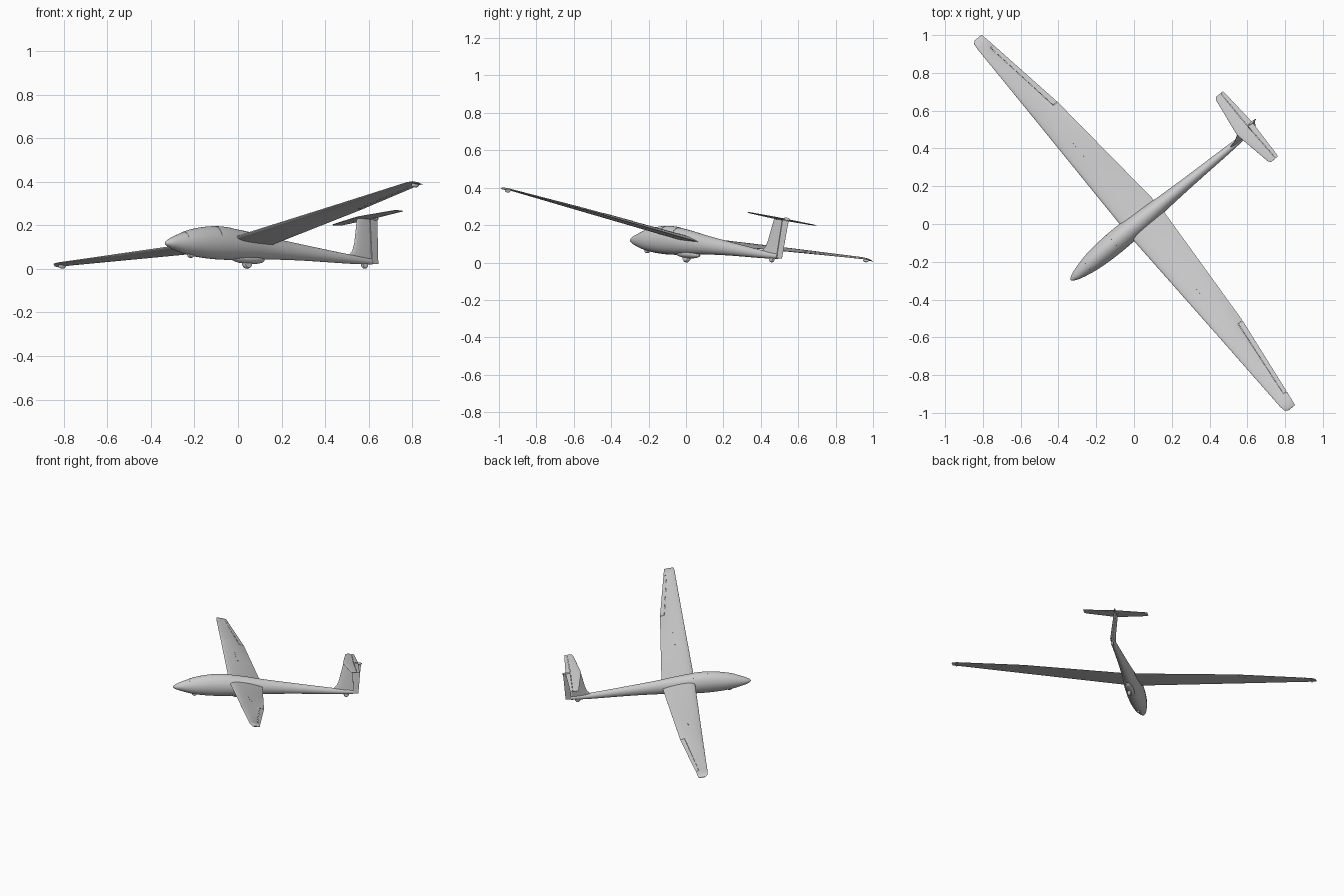
import bpy, bmesh, math
from mathutils import Matrix, Vector

if "Cube" in bpy.data.objects:
    bpy.data.objects.remove(bpy.data.objects["Cube"])

# Resting attitude: banked onto one wing tip, yawed, tail down
span = Vector((.639, -.755, .147)).normalized()
aft = Vector((.766, .641, -.062))
aft = (aft - aft.dot(span) * span).normalized()
up = span.cross(aft)
POSE = Matrix.Translation((.006, -.0075, .1215)) @ Matrix((span, aft, up)).transposed().to_4x4()

paint = bpy.data.materials.new("light_grey_paint")
paint.diffuse_color = (.6, .6, .6, 1)
paint.use_nodes = True
paint.node_tree.nodes["Principled BSDF"].inputs["Base Color"].default_value = paint.diffuse_color


def finish(name, bm, mirror=False, angle=35):
    bmesh.ops.remove_doubles(bm, verts=bm.verts, dist=1e-5)
    bmesh.ops.recalc_face_normals(bm, faces=bm.faces)
    mesh = bpy.data.meshes.new(name)
    bm.to_mesh(mesh)
    bm.free()
    obj = bpy.data.objects.new(name, mesh)
    bpy.context.collection.objects.link(obj)
    mesh.materials.append(paint)
    obj.matrix_world = POSE
    bpy.context.view_layer.objects.active = obj
    obj.select_set(True)
    bpy.ops.object.shade_smooth_by_angle(angle=math.radians(angle))
    obj.select_set(False)
    if mirror:
        obj.modifiers.new("Mirror", 'MIRROR')
    return obj


def loft(name, rings, mirror=False, closed=True, start_cap=True, end_cap=True):
    bm = bmesh.new()
    rows = [[bm.verts.new(p) for p in r] for r in rings]
    n = len(rows[0])
    for a, b in zip(rows, rows[1:]):
        for i in range(n if closed else n - 1):
            j = (i + 1) % n
            bm.faces.new((a[i], a[j], b[j], b[i]))
    if start_cap:
        bm.faces.new(rows[0])
    if end_cap:
        bm.faces.new(rows[-1])
    return finish(name, bm, mirror)


def foil(f0, f1, thick, camber=0.0, n=12):
    """Airfoil outline between two chord fractions, as (fraction, height)."""
    def t(f):
        return 5 * thick * (.2969 * f ** .5 - .126 * f - .3516 * f ** 2 + .2843 * f ** 3 - .1015 * f ** 4)
    fs = [f0 + (f1 - f0) * (1 - math.cos(math.pi * .5 * i / n)) for i in range(n + 1)]
    c = lambda f: camber * 4 * f * (1 - f)
    return [(f, c(f) + t(f)) for f in reversed(fs)] + [(f, c(f) - t(f)) for f in fs]


def lerp(a, b, t):
    return a + (b - a) * t


# ---- Wing: span, leading y, trailing y, leading z, trailing z, thickness ratio
WING = [(0, -.06, .167, .010, -.010, .14), (.76, -.047, .107, .057, .048, .13),
        (1.255, -.040, .034, .089, .081, .12), (1.285, -.036, .029, .089, .081, .11),
        (1.298, -.020, .027, .082, .077, .10)]


def wing_at(x):
    for a, b in zip(WING, WING[1:]):
        if x <= b[0]:
            t = (x - a[0]) / (b[0] - a[0])
            return [lerp(p, q, t) for p, q in zip(a, b)]
    return WING[-1]


def wing_ring(x, f0=0, f1=1):
    _, y0, y1, z0, z1, th = wing_at(x)
    return [(x, lerp(y0, y1, f), lerp(z0, z1, f) + h * (y1 - y0)) for f, h in foil(f0, f1, th, .015)]


loft("wings", [wing_ring(x, 0, f) for x, f in
     ((0, 1), (.4, 1), (.765, 1), (.7652, .80), (1.0, .77), (1.215, .72), (1.2152, 1), (1.255, 1), (1.285, 1), (1.298, 1))],
     mirror=True, start_cap=False)
loft("ailerons", [wing_ring(x, f, 1) for x, f in ((.768, .812), (1.0, .783), (1.212, .735))], mirror=True)


def wing_top(x, y, lift):
    _, y0, y1, z0, z1, th = wing_at(x)
    f = (y - y0) / (y1 - y0)
    return (x, y, lerp(z0, z1, f) + foil(f, f, th, .015, 1)[0][1] * (y1 - y0) + lift)


# Airbrake strips set in the upper wing surface
loft("airbrakes", [[wing_top(x, .026, 0), wing_top(x, .026, .0015), wing_top(x, .038, .0015), wing_top(x, .038, 0)]
                   for x in (.41, .505, .60)], mirror=True)

# Tip skids under the wing ends
bm = bmesh.new()
bmesh.ops.create_uvsphere(bm, u_segments=12, v_segments=8, radius=1,
                          matrix=Matrix.Translation((1.268, .0, .077)) @ Matrix.Diagonal((.006, .022, .010, 1)))
finish("tip_skids", bm, mirror=True)

# ---- Fuselage: y, top z, bottom z, half width
BODY = [(-.446, -.0285, -.0315, .0015), (-.436, -.019, -.041, .012), (-.40, .001, -.055, .028),
        (-.295, .040, -.078, .050), (-.145, .065, -.087, .060), (.005, .057, -.081, .056),
        (.184, .034, -.068, .041), (.384, .012, -.061, .030), (.658, -.016, -.058, .019), (.79, -.028, -.054, .010)]


def slope(i, k):
    a, b = BODY[max(i - 1, 0)], BODY[min(i + 1, len(BODY) - 1)]
    return (b[k] - a[k]) / (b[0] - a[0])


def body_at(y):
    """Smooth interpolation of the body table."""
    i = max(j for j in range(len(BODY) - 1) if BODY[j][0] <= y + 1e-9)
    a, b = BODY[i], BODY[i + 1]
    d = b[0] - a[0]
    t = (y - a[0]) / d
    return [(2 * t**3 - 3 * t**2 + 1) * a[k] + (t**3 - 2 * t**2 + t) * d * slope(i, k)
            + (3 * t**2 - 2 * t**3) * b[k] + (t**3 - t**2) * d * slope(i + 1, k) for k in (1, 2, 3)]


def body_ring(y, a0=0, a1=360, n=28, grow=0.0):
    top, bot, w = body_at(y)
    zc, h = (top + bot) / 2, (top - bot) / 2
    angles = [math.radians(lerp(a0, a1, i / n)) for i in range(n if a1 - a0 == 360 else n + 1)]
    return [((w + grow) * math.cos(a), y, zc + (h + grow) * math.sin(a)) for a in angles]


ys = [lerp(a[0], b[0], k / 4) for a, b in zip(BODY, BODY[1:]) for k in range(4)] + [.79]
loft("fuselage", [body_ring(y) for y in ys])

# Two canopy shells sitting just proud of the body
for name, y0, y1 in (("front_canopy", -.335, -.152), ("rear_canopy", -.148, -.05)):
    rings = [body_ring(lerp(y0, y1, i / 8), 18, 162, 16, .0012) for i in range(9)]
    inner = [body_ring(y, 18, 162, 16, -.002) for y in (y0, y1)]
    loft(name, [inner[0]] + rings + [inner[1]], closed=False, start_cap=False, end_cap=False)

# ---- Fin and rudder: z, leading y, trailing y, thickness
FIN = [(-.05, .640, .828, .085), (-.018, .655, .829, .085), (.005, .677, .830, .09),
       (.04, .690, .831, .09), (.10, .702, .833, .09), (.156, .713, .836, .09)]


def fin_ring(st, f0, f1):
    z, y0, y1, th = st
    return [(h * (y1 - y0), lerp(y0, y1, f), z) for f, h in foil(f0, f1, th)]


loft("fin", [fin_ring(s, 0, (.785 - s[1]) / (s[2] - s[1])) for s in FIN])
loft("rudder", [fin_ring(s, (.789 - s[1]) / (s[2] - s[1]), 1) for s in FIN])

# ---- Tailplane and elevators: span, leading y, trailing y, thickness
TAIL = [(0, .712, .818, .11), (.04, .718, .816, .11), (.215, .747, .807, .10), (.228, .757, .804, .08)]


def tail_ring(st, f0, f1):
    x, y0, y1, th = st
    return [(x, lerp(y0, y1, f), .162 + h * (y1 - y0)) for f, h in foil(f0, f1, th)]


loft("tailplane", [tail_ring(s, 0, .68) for s in TAIL], mirror=True, start_cap=False)
loft("elevators", [tail_ring(s, .705, 1) for s in TAIL], mirror=True, start_cap=False)

# Small fairing at the top of the rudder
bm = bmesh.new()
bmesh.ops.create_uvsphere(bm, u_segments=12, v_segments=8, radius=1,
                          matrix=Matrix.Translation((0, .815, .162)) @ Matrix.Diagonal((.006, .028, .009, 1)))
finish("tail_fairing", bm)

# ---- Undercarriage: wheels with rounded tyres
for name, y, z, r, w in (("nose_wheel", -.295, -.072, .019, .008), ("main_wheel", .04, -.094, .026, .011),
                         ("tail_wheel", .745, -.058, .018, .007)):
    prof = [(-w, r * .6), (-w, r * .82), (-w * .6, r * .96), (0, r), (w * .6, r * .96), (w, r * .82), (w, r * .6)]
    loft(name, [[(x, y + q * math.cos(a), z + q * math.sin(a)) for a in (math.tau * i / 24 for i in range(24))]
                for x, q in prof])

# Fairing bulge around the main wheel
bm = bmesh.new()
bmesh.ops.create_uvsphere(bm, u_segments=20, v_segments=12, radius=1,
                          matrix=Matrix.Translation((0, .045, -.075)) @ Matrix.Diagonal((.026, .10, .022, 1)))
finish("wheel_fairing", bm)
